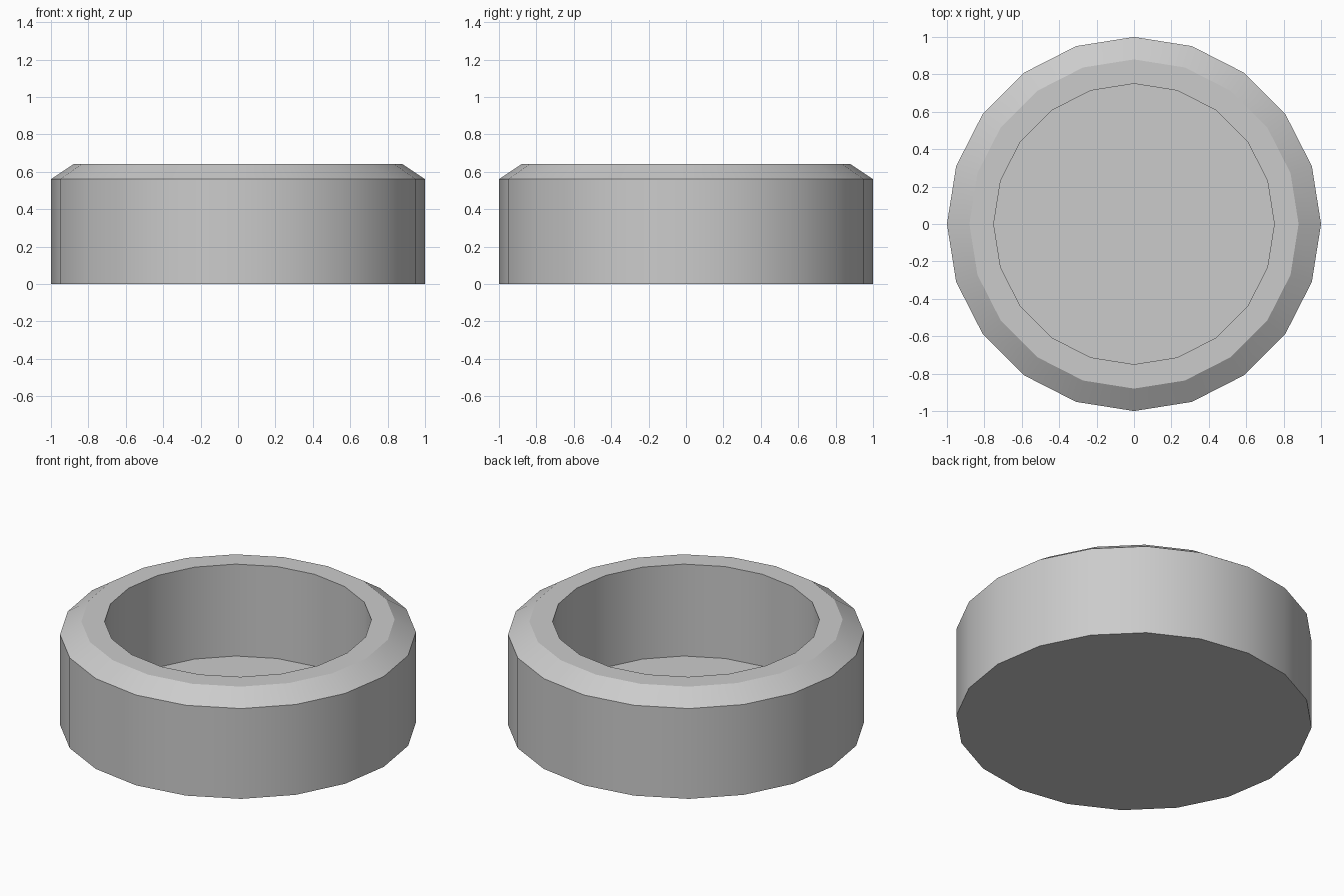
import bpy, bmesh
from math import cos, sin, tau, radians

if "Cube" in bpy.data.objects:
    bpy.data.objects.remove(bpy.data.objects["Cube"])

SIDES = 20
# Profile (radius, height): bottom rim, outer wall, bevelled lip, inner wall, floor
PROFILE = [(1.0, 0.0), (1.0, 0.56), (0.88, 0.64), (0.75, 0.64), (0.75, 0.07)]

# Round dish: stacked rings joined by quads, capped below and at the inner floor
bm = bmesh.new()
rings = [[bm.verts.new((r * cos(tau * i / SIDES), r * sin(tau * i / SIDES), z))
          for i in range(SIDES)] for r, z in PROFILE]
for a, b in zip(rings, rings[1:]):
    for i in range(SIDES):
        j = (i + 1) % SIDES
        bm.faces.new((a[i], a[j], b[j], b[i]))
bm.faces.new(rings[0][::-1])
bm.faces.new(rings[-1])
bmesh.ops.recalc_face_normals(bm, faces=bm.faces)

mesh = bpy.data.meshes.new("round_dish")
bm.to_mesh(mesh)
bm.free()
dish = bpy.data.objects.new("round_dish", mesh)
bpy.context.collection.objects.link(dish)

# Smooth round walls, crisp rims
bpy.context.view_layer.objects.active = dish
dish.select_set(True)
bpy.ops.object.shade_smooth_by_angle(angle=radians(30))
